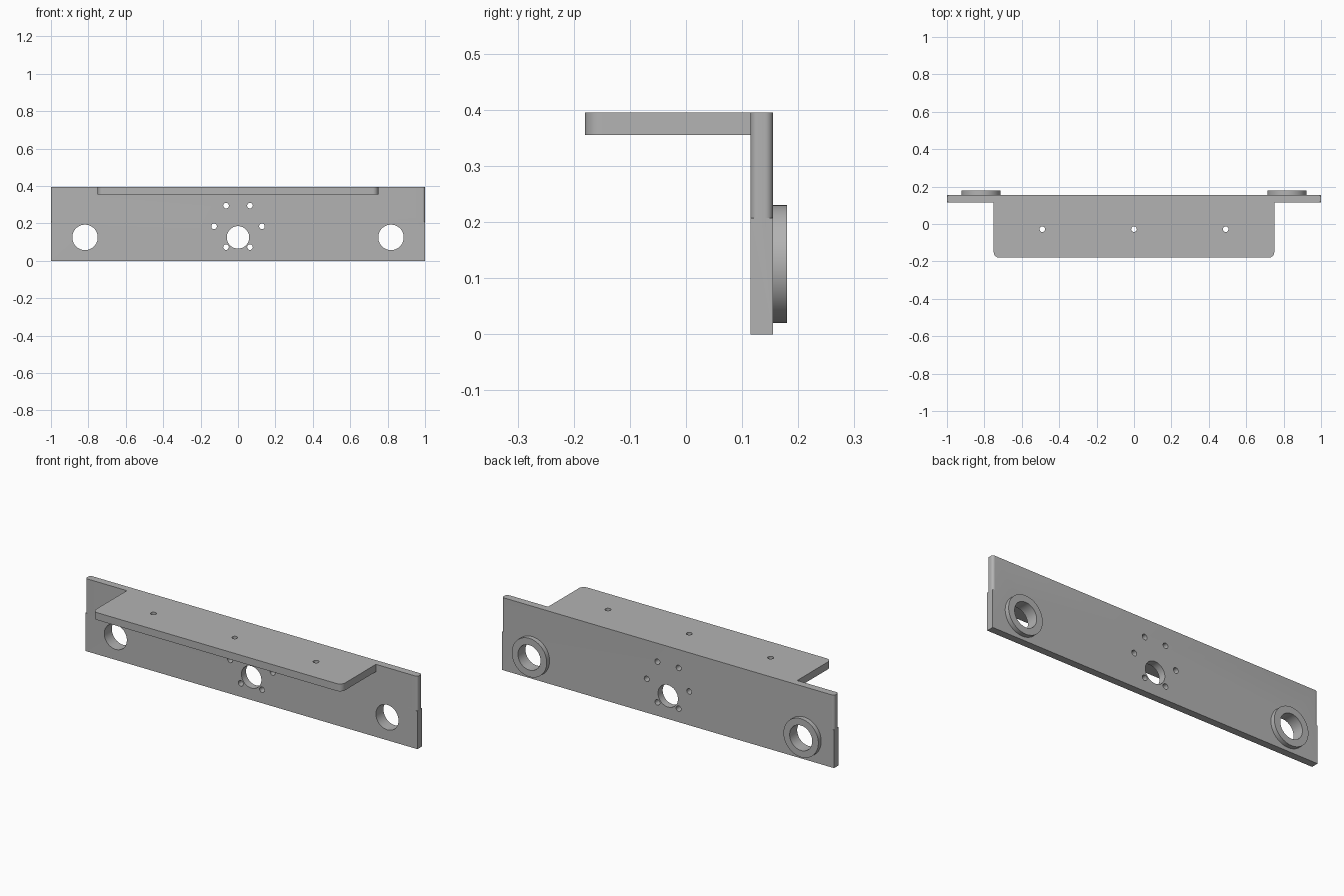
import bpy, bmesh, math
from mathutils import Matrix, Vector

cube = bpy.data.objects.get("Cube")
if cube:
    bpy.data.objects.remove(cube, do_unlink=True)

grey = bpy.data.materials.new("machined grey")
grey.use_nodes = True
colour = (0.45, 0.45, 0.45, 1)
grey.diffuse_color = colour
grey.node_tree.nodes["Principled BSDF"].inputs["Base Color"].default_value = colour


def finish(bm, name):
    bmesh.ops.recalc_face_normals(bm, faces=bm.faces)
    mesh = bpy.data.meshes.new(name)
    bm.to_mesh(mesh)
    bm.free()
    mesh.materials.append(grey)
    obj = bpy.data.objects.new(name, mesh)
    bpy.context.collection.objects.link(obj)
    return obj


def block(name, low, high, radius=0, rounded=None):
    """Box between two corners, with chosen vertical edges rounded."""
    low, high = Vector(low), Vector(high)
    bm = bmesh.new()
    size = Matrix.Diagonal((*(high - low), 1))
    bmesh.ops.create_cube(bm, size=1, matrix=Matrix.Translation((low + high) / 2) @ size)
    if radius:
        edges = [e for e in bm.edges
                 if abs(e.verts[0].co.z - e.verts[1].co.z) > 0.01 and rounded(e.verts[0].co)]
        bmesh.ops.bevel(bm, geom=edges, offset=radius, segments=8, profile=0.5, affect='EDGES')
    return finish(bm, name)


def cylinder(name, centre, radius, length, along_y=True, sides=64):
    turn = Matrix.Rotation(math.pi / 2 if along_y else 0, 4, 'X')
    bm = bmesh.new()
    bmesh.ops.create_cone(bm, cap_ends=True, segments=sides, radius1=radius, radius2=radius,
                          depth=length, matrix=Matrix.Translation(centre) @ turn)
    return finish(bm, name)


def combine(target, tool, operation):
    mod = target.modifiers.new("combine", 'BOOLEAN')
    mod.operation = operation
    mod.solver = 'EXACT'
    mod.object = tool
    bpy.context.view_layer.objects.active = target
    bpy.ops.object.modifier_apply(modifier=mod.name)
    bpy.data.objects.remove(tool, do_unlink=True)


FRONT, BACK, TOP, STEP = 0.115, 0.155, 0.395, 0.207
MID = (FRONT + BACK) / 2

# Upright plate: square ends below, rounded ends above
bracket = block("mounting_bracket", (-1, FRONT, 0), (1, BACK, TOP), 0.014, lambda p: True)
combine(bracket, block("lower_plate", (-1, FRONT, 0), (1, BACK, STEP)), 'UNION')

# Shelf with rounded front corners
shelf = block("shelf", (-0.75, -0.18, 0.355), (0.75, MID, TOP), 0.03, lambda p: p.y < 0)
combine(bracket, shelf, 'UNION')

# Bosses on the back, bored through
for side in (-1, 1):
    x = side * 0.818
    combine(bracket, cylinder("boss", (x, 0.16, 0.125), 0.105, 0.04), 'UNION')
    combine(bracket, cylinder("bore", (x, MID, 0.125), 0.068, 0.2), 'DIFFERENCE')

# Central bore and its ring of screw holes
combine(bracket, cylinder("bore", (0, MID, 0.125), 0.06, 0.2), 'DIFFERENCE')
for i in range(6):
    a = i * math.pi / 3
    spot = (0.128 * math.cos(a), MID, 0.184 + 0.128 * math.sin(a))
    combine(bracket, cylinder("screw_hole", spot, 0.015, 0.2, sides=24), 'DIFFERENCE')

# Shelf screw holes
for x in (-0.49, 0, 0.49):
    combine(bracket, cylinder("shelf_hole", (x, -0.028, TOP), 0.015, 0.2, False, 24), 'DIFFERENCE')

# Clean flat seams and smooth the round walls
bm = bmesh.new()
bm.from_mesh(bracket.data)
bmesh.ops.dissolve_limit(bm, angle_limit=0.01, verts=bm.verts, edges=bm.edges)
bm.to_mesh(bracket.data)
bm.free()
bpy.ops.object.select_all(action='DESELECT')
bracket.select_set(True)
bpy.context.view_layer.objects.active = bracket
bpy.ops.object.shade_smooth_by_angle(angle=math.radians(30))
